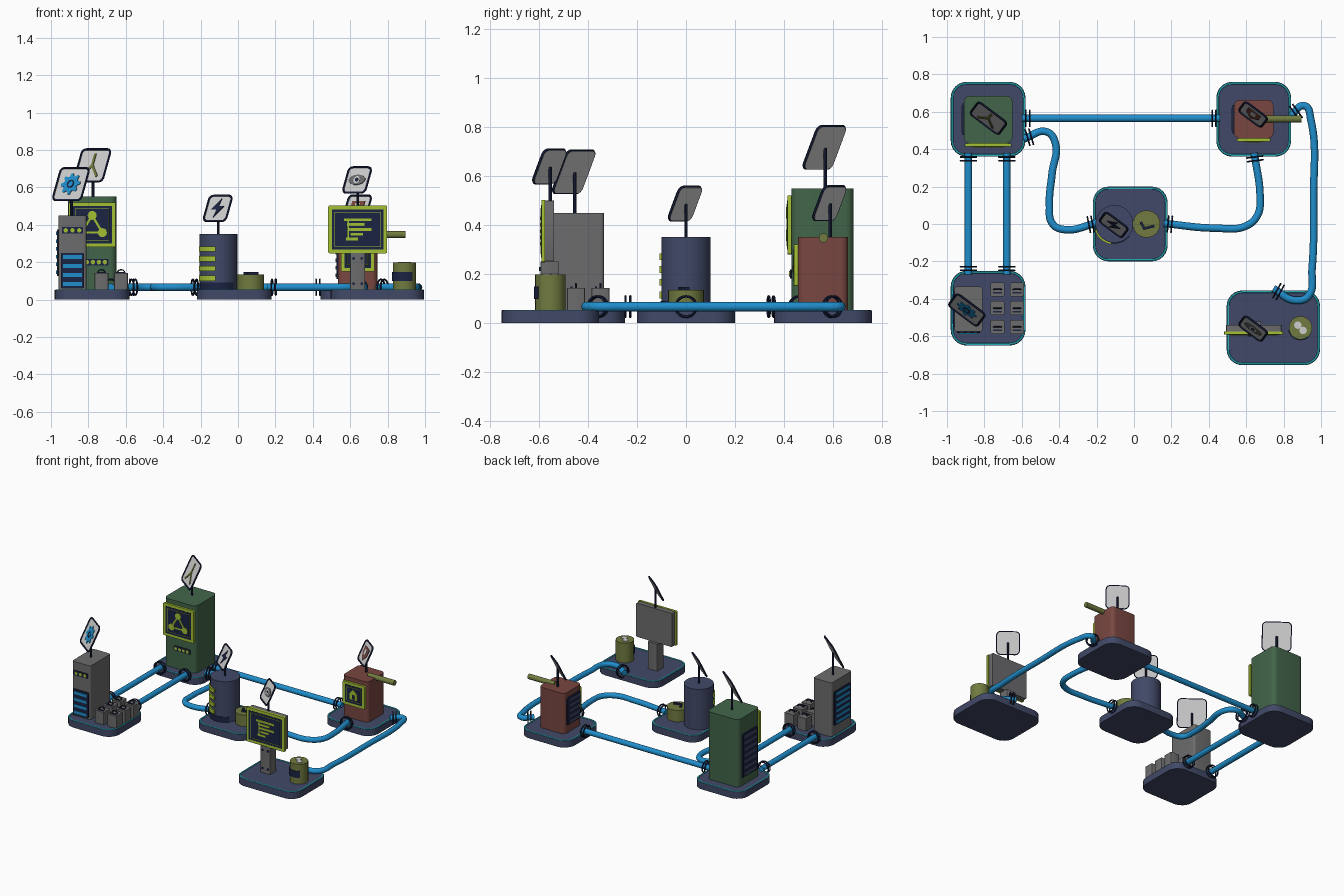
import bpy, bmesh, math
from mathutils import Matrix, Vector

if "Cube" in bpy.data.objects:
    bpy.data.objects.remove(bpy.data.objects["Cube"])

def material(name, rgb):
    m = bpy.data.materials.new(name)
    m.diffuse_color = (*rgb, 1)
    m.use_nodes = True
    m.node_tree.nodes["Principled BSDF"].inputs["Base Color"].default_value = m.diffuse_color
    return m

SLATE = material("slate_blue", (.052, .066, .135))
NAVY = material("dark_navy", (.011, .017, .055))
CYAN = material("cyan_trim", (.02, .42, .5))
BLUE = material("pipe_blue", (.014, .27, .6))
GREEN = material("green", (.055, .13, .068))
RED = material("brick_red", (.19, .062, .052))
OLIVE = material("olive", (.165, .195, .05))
GREY = material("grey", (.15, .15, .155))
LIGHT = material("light_grey", (.62, .62, .63))
LIME = material("lime", (.37, .53, .035))

def frame(o, u=(1, 0, 0), v=(0, 1, 0)):
    """Matrix with local x=u, y=v, z=outward normal."""
    u, v = Vector(u).normalized(), Vector(v).normalized()
    m = Matrix((u, v, u.cross(v))).transposed().to_4x4()
    m.translation = o
    return m

def up(x, y, z):
    return frame((x, y, z))

def front(x, y, z):
    return frame((x, y, z), (1, 0, 0), (0, 0, 1))

def left(x, y, z):
    return frame((x, y, z), (0, -1, 0), (0, 0, 1))

def prism(name, pts, M, h, mat, z0=0.0):
    bm = bmesh.new()
    lo = [bm.verts.new((x, y, z0)) for x, y in pts]
    hi = [bm.verts.new((x, y, z0 + h)) for x, y in pts]
    n = len(pts)
    bm.faces.new(lo[::-1])
    bm.faces.new(hi)
    for i in range(n):
        j = (i + 1) % n
        bm.faces.new((lo[i], lo[j], hi[j], hi[i]))
    bmesh.ops.recalc_face_normals(bm, faces=bm.faces)
    me = bpy.data.meshes.new(name)
    bm.to_mesh(me)
    bm.free()
    me.materials.append(mat)
    ob = bpy.data.objects.new(name, me)
    ob.matrix_world = M
    bpy.context.collection.objects.link(ob)
    return ob

def rrect(w, h, r=0, cx=0, cy=0, n=6):
    if r == 0:
        return [(cx + a * w / 2, cy + b * h / 2) for a, b in ((-1, -1), (1, -1), (1, 1), (-1, 1))]
    pts = []
    for k, (a, b) in enumerate(((1, 1), (-1, 1), (-1, -1), (1, -1))):
        for i in range(n + 1):
            t = math.pi / 2 * (k + i / n)
            pts.append((cx + a * (w / 2 - r) + r * math.cos(t), cy + b * (h / 2 - r) + r * math.sin(t)))
    return pts

def disc(r, cx=0, cy=0, n=16):
    return [(cx + r * math.cos(2 * math.pi * i / n), cy + r * math.sin(2 * math.pi * i / n)) for i in range(n)]

def band(r0, r1, a0, a1, n=10):
    ang = [math.radians(a0 + (a1 - a0) * i / n) for i in range(n + 1)]
    return [(r1 * math.cos(a), r1 * math.sin(a)) for a in ang] + \
           [(r0 * math.cos(a), r0 * math.sin(a)) for a in ang[::-1]]

def bar(name, p, q, w, M, h, mat, z0):
    p, q = Vector(p), Vector(q)
    d = (q - p).normalized() * w / 2
    s = Vector((-d.y, d.x))
    prism(name, [p - d - s, q + d - s, q + d + s, p - d + s], M, h, mat, z0)

def tube(name, pts, r, mat, closed=False, M=Matrix(), smooth=False, res=3):
    cu = bpy.data.curves.new(name, 'CURVE')
    cu.dimensions, cu.bevel_depth, cu.bevel_resolution, cu.use_fill_caps = '3D', r, res, True
    sp = cu.splines.new('BEZIER' if smooth else 'POLY')
    dst = sp.bezier_points if smooth else sp.points
    dst.add(len(pts) - 1)
    for b, p in zip(dst, pts):
        if smooth:
            b.co = p
            b.handle_left_type = b.handle_right_type = 'AUTO'
        else:
            b.co = (*p, 1)
    sp.use_cyclic_u = closed
    cu.materials.append(mat)
    ob = bpy.data.objects.new(name, cu)
    ob.matrix_world = M
    bpy.context.collection.objects.link(ob)

# Platforms with glowing rim
for n, x, y, w in (("tower", -.78, .56, .4), ("furnace", .64, .56, .4), ("tank", -.02, 0, .4),
                   ("rack", -.78, -.45, .4), ("display", .745, -.555, .5)):
    prism(n + "_platform", rrect(w, .4, .085), up(x, y, 0), .05, SLATE)
    rim = [(a, b, 0) for a, b in rrect(w - .016, .384, .077)]
    tube(n + "_rim", rim, .008, CYAN, True, up(x, y, .046), res=1)

# Pipes with double collars at both ends
PZ = .066
pipes = [
    [(-.6, .565), (.46, .565)], [(-.885, .38), (-.885, -.27)], [(-.68, .38), (-.68, -.27)],
    [(-.59, .455), (-.465, .492), (-.42, .43), (-.438, .27), (-.452, .1), (-.435, 0), (-.37, -.03), (-.2, .005)],
    [(.16, .003), (.43, -.022), (.6, -.01), (.662, .05), (.674, .14), (.643, .38)],
    [(.84, .58), (.912, .632), (.945, .56), (.96, .13), (.952, -.24), (.932, -.385), (.86, -.408), (.745, -.345)]]
for path in pipes:
    P = [Vector((x, y, PZ)) for x, y in path]
    tube("pipe", P, .02, BLUE, smooth=True)
    for a, b in ((P[0], P[1]), (P[-1], P[-2])):
        d = (b - a).normalized()
        for s in (.022, .042):
            bpy.ops.mesh.primitive_torus_add(location=a + d * s, rotation=d.to_track_quat('Z', 'Y').to_euler(),
                                             major_radius=.042, minor_radius=.005,
                                             major_segments=20, minor_segments=6)
            bpy.context.object.name = "pipe_collar"
            bpy.context.object.data.materials.append(NAVY)

# Tilted sign cards on posts
def card(name, x, y, z, base, s):
    prism(name + "_post", disc(.007, n=8), up(x, y, base), z - base, NAVY)
    t = math.radians(25)
    M = frame((x, y, z), (.8, -.6, 0), (.6 * math.sin(t), .8 * math.sin(t), math.cos(t)))
    prism(name + "_card", rrect(s - .012, s - .012, .024), M, .006, LIGHT)
    edge = [(a, b, .006) for a, b in rrect(s - .01, s - .01, .025)]
    tube(name + "_card_edge", edge, .006, NAVY, True, M, res=1)
    return M

T = dict(h=.004, z0=.006)
M = card("tower", -.775, .57, .715, .55, .2)
for q in ((0, .06), (-.045, -.06), (.045, -.06)):
    bar("branch_icon", (0, 0), q, .014, M, mat=OLIVE, **T)
M = card("rack", -.89, -.455, .615, .45, .2)
gear = [((.062 if i % 4 < 2 else .046) * math.cos(i * math.pi / 16), (.062 if i % 4 < 2 else .046) * math.sin(i * math.pi / 16))
        for i in range(32)]
prism("gear_icon", gear, M, mat=BLUE, **T)
prism("gear_hub", band(.016, .023, 0, 359, 16), M, .003, NAVY, .009)
M = card("tank", -.105, 0, .485, .35, .16)
prism("bolt_icon", [(.012, .055), (-.04, -.008), (-.004, -.008), (-.014, -.055), (.04, .012), (.004, .012)],
      M, mat=NAVY, **T)
M = card("furnace", .64, .59, .487, .35, .16)
prism("shield_icon", [(-.042, .04), (-.042, -.01), (0, -.052), (.042, -.01), (.042, .04)], M, mat=RED, **T)
prism("shield_core", rrect(.03, .036, 0, 0, .008), M, .003, LIGHT, .009)
M = card("display", .64, -.555, .637, .5, .16)
eye = [(.055 * math.cos(math.pi * i / 8), .03 * math.sin(math.pi * i / 8)) for i in range(16)]
prism("eye_icon", eye, M, mat=GREY, **T)
prism("eye_white", disc(.021), M, .002, LIGHT, .009)
prism("eye_pupil", disc(.011), M, .002, NAVY, .01)

# Lime framed screens
def screen(name, x, y, z, w, h):
    M = front(x, y, z)
    prism(name + "_screen_frame", rrect(w, h, .008), M, .016, LIME)
    prism(name + "_screen_glass", rrect(w - .04, h - .04), M, .003, NAVY, .0145)
    iw, ih = w / 2 - .035, h / 2 - .035
    tube(name + "_screen_line", [(a * iw, b * ih, .017) for a, b in ((-1, -1), (1, -1), (1, 1), (-1, 1))],
         .0025, LIME, True, M, res=1)
    return M

# Side vents and slatted panels
def slats(name, M, w, h, n, mat):
    prism(name + "_panel", rrect(w, h, .008), M, .008, NAVY)
    for i in range(n):
        prism(name + "_slat", rrect(w * .82, h / n * .45, 0, 0, h * ((i + .5) / n - .5)), M, .006, mat, .007)

def lights(name, x, y, z, n, step):
    M = front(x, y, z)
    prism(name + "_light_strip", rrect(n * step + .006, .036, .006), M, .006, NAVY)
    for i in range(n):
        prism(name + "_light", disc(.012, (i - (n - 1) / 2) * step, 0, 10), M, .004, LIME, .005)

# Green tower
prism("green_tower", rrect(.26, .255, .035), up(-.78, .558, .05), .5, GREEN)
M = screen("tower", -.78, .431, .4, .25, .24)
nodes = [(0, .05), (-.055, -.042), (.055, -.042)]
for i, p in enumerate(nodes):
    bar("node_link", p, nodes[i - 1], .012, M, .003, LIME, .017)
    prism("node", disc(.024, *p), M, .004, LIME, .017)
lights("tower", -.76, .431, .2, 4, .032)
slats("tower_vent", left(-.91, .56, .27), .17, .32, 7, SLATE)

# Red furnace with side spout
prism("red_furnace", rrect(.21, .205, .03), up(.64, .56, .05), .3, RED)
M = screen("furnace", .64, .458, .235, .18, .17)
prism("house_icon", [(-.032, -.035), (.032, -.035), (.032, .008), (0, .04), (-.032, .008)], M, .004, LIME, .017)
prism("house_door", rrect(.018, .03, 0, 0, -.015), M, .003, NAVY, .02)
slats("furnace_vent", left(.535, .56, .21), .15, .2, 5, SLATE)
prism("spout", disc(.019), frame((.68, .562, .347), (0, 1, 0), (0, 0, 1)), .215, OLIVE)

# Blue tank and small drum
prism("blue_tank", disc(.101, n=32), up(-.105, 0, .05), .3, SLATE)
for z in (.1, .152, .204, .256):
    prism("tank_gauge_stripe", band(.095, .11, 198, 262), up(-.105, 0, z), .028, LIME)
prism("tank_foot_band", band(.095, .105, 200, 320), up(-.105, 0, .05), .04, NAVY)
prism("small_drum", disc(.073, n=28), up(.067, 0, .05), .085, OLIVE)
M = up(.067, 0, .135)
bar("check_short", (-.028, .005), (-.012, -.024), .014, M, .012, NAVY, 0)
bar("check_long", (-.012, -.024), (.035, -.012), .014, M, .012, NAVY, 0)

# Grey rack and its six canisters
prism("grey_rack", rrect(.15, .24, .015), up(-.885, -.455, .05), .4, GREY)
slats("rack_front", front(-.885, -.575, .155), .125, .19, 4, BLUE)
slats("rack_side", left(-.96, -.455, .25), .19, .25, 6, BLUE)
lights("rack", -.885, -.575, .37, 3, .036)
for x in (-.73, -.625):
    for y in (-.35, -.45, -.55):
        prism("canister", rrect(.075, .075, .008, n=2), up(x, y, .05), .092, GREY)
        M = up(x, y, .142)
        bar("canister_mark", (-.02, -.018), (.02, -.018), .008, M, .006, NAVY, 0)
        tube("canister_handle", [(.02 * math.cos(math.pi * i / 6), 0, .018 * math.sin(math.pi * i / 6)) for i in range(7)],
             .004, NAVY, M=M, res=1)

# Display board on a post
prism("display_post", rrect(.08, .075, .006, n=2), up(.64, -.558, .05), .2, GREY)
prism("display_board", rrect(.295, .25, .006, n=2), front(.64, -.54, .375), .036, GREY)
M = screen("display", .64, -.576, .375, .315, .255)
for i, (x0, x1) in enumerate(((-.065, .065), (-.05, .03), (-.04, .065), (-.03, .02), (-.055, -.005))):
    z = .052 - i * .026
    bar("chart_bar", (x0, z), (x1, z), .015, M, .004, LIME, .017)
bar("chart_axis", (-.05, .052), (-.05, -.055), .008, M, .003, LIME, .017)
for dx in (-.022, .022):
    for z in (.085, .22):
        prism("post_bolt", disc(.008, n=8), front(.64 + dx, -.5955, z), .006, NAVY)

# Olive barrel
prism("barrel", disc(.062, n=28), up(.89, -.555, .05), .147, OLIVE)
prism("barrel_label", band(.058, .067, 190, 310), up(.89, -.555, .098), .05, NAVY)
M = up(.89, -.555, .197)
for s in (-1, 1):
    prism("barrel_mark", disc(.02, s * .014, -s * .014), M, .005, LIGHT)

# Turn curves into meshes and smooth the rounded sides
bpy.ops.object.select_all(action='SELECT')
bpy.context.view_layer.objects.active = bpy.context.scene.objects["pipe"]
bpy.ops.object.convert(target='MESH')
bpy.ops.object.select_all(action='SELECT')
bpy.ops.object.shade_smooth_by_angle(angle=math.radians(40))
